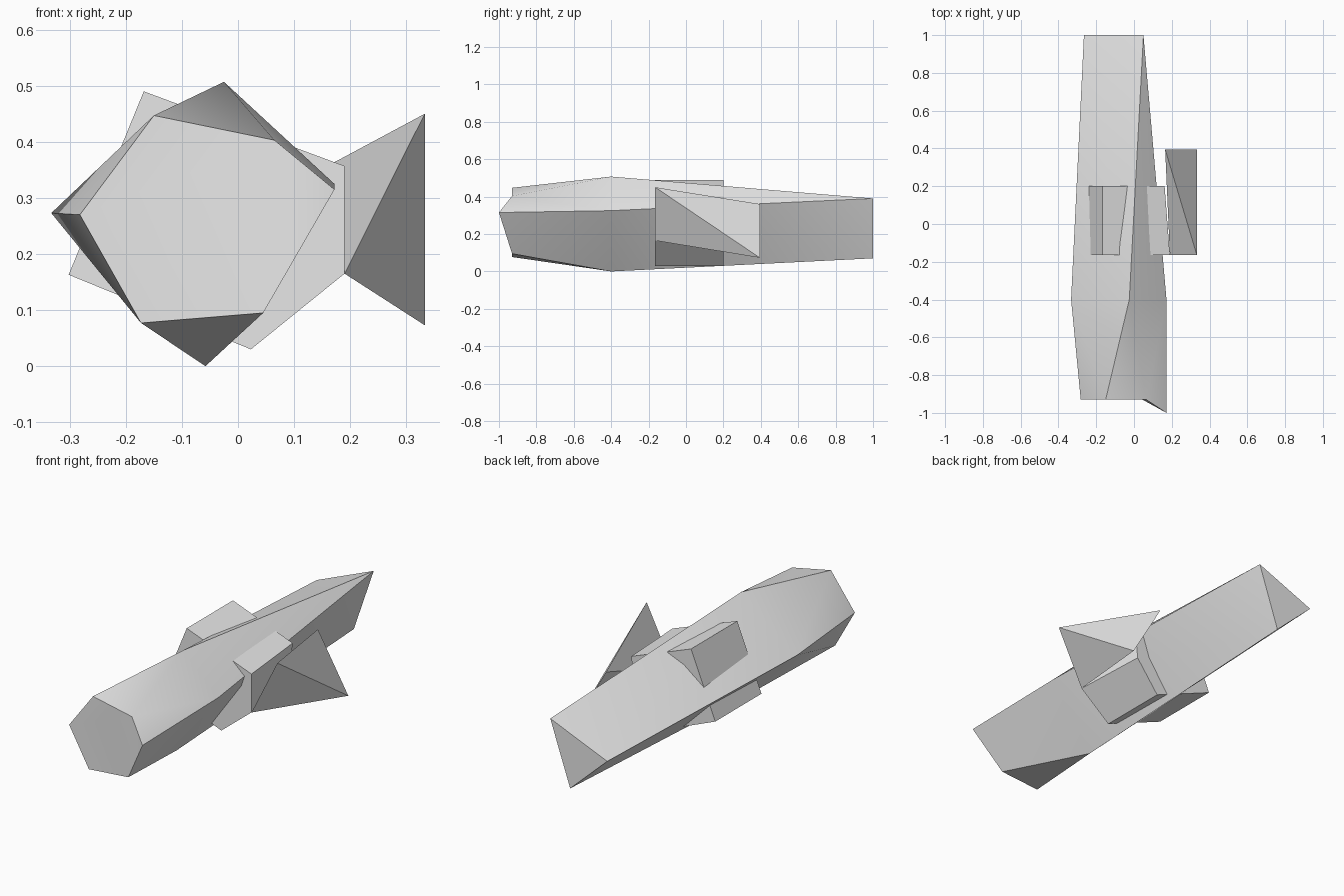
import bpy, bmesh, math

cube = bpy.data.objects.get("Cube")
if cube:
    bpy.data.objects.remove(cube, do_unlink=True)

# Single light grey for every part
grey = bpy.data.materials.new("light_grey")
grey.use_nodes = True
grey.diffuse_color = (0.8, 0.8, 0.8, 1)
grey.node_tree.nodes["Principled BSDF"].inputs["Base Color"].default_value = (0.8, 0.8, 0.8, 1)


def build(name, points, faces, smooth_angle=None):
    """Make a closed mesh from named points and faces given as point names."""
    bm = bmesh.new()
    verts = {key: bm.verts.new(co) for key, co in points.items()}
    for face in faces:
        bm.faces.new([verts[key] for key in face])
    bmesh.ops.recalc_face_normals(bm, faces=bm.faces[:])
    mesh = bpy.data.meshes.new(name)
    bm.to_mesh(mesh)
    bm.free()
    mesh.materials.append(grey)
    obj = bpy.data.objects.new(name, mesh)
    bpy.context.collection.objects.link(obj)
    if smooth_angle:
        bpy.ops.object.select_all(action='DESELECT')
        obj.select_set(True)
        bpy.context.view_layer.objects.active = obj
        bpy.ops.object.shade_smooth_by_angle(angle=math.radians(smooth_angle))
    return obj


def ring(names, y, profile):
    """Place an (x, z) profile at depth y."""
    return {n: (x, y, z) for n, (x, z) in zip(names, profile)}


# Body: six-sided nose, four-sided middle, three-sided tail
nose = ring("ABCDEF", -0.93, [(-0.15, 0.447), (0.065, 0.403), (0.172, 0.315),
                              (0.045, 0.095), (-0.173, 0.077), (-0.282, 0.27)])
nose["C"] = (0.172, -1.0, 0.315)  # corner pulled forward
middle = ring("mnop", -0.4, [(-0.025, 0.507), (-0.333, 0.273), (-0.058, 0.0), (0.172, 0.325)])
tail = ring("XYZ", 1.0, [(0.05, 0.39), (-0.265, 0.26), (-0.06, 0.07)])
build("body", {**nose, **middle, **tail}, [
    "ABDEF", "BCD", "XYZ",                                                     # caps
    "ABm", "Bpm", "BCp", "CDp", "Dop", "DEo", "Eno", "EFn", "FAn", "Amn",      # nose to middle
    "mXp", "pXZ", "pZo", "oZY", "oYn", "nYm", "mYX"], 50)                      # middle to tail

# Tilted block through the body, with its right corner cut off
front = ring("ABCDE", -0.165, [(-0.168, 0.49), (-0.302, 0.163), (0.023, 0.03),
                               (0.19, 0.165), (0.19, 0.357)])
back = ring("abcde", 0.2, [(-0.168, 0.49), (-0.302, 0.163), (0.023, 0.03),
                           (0.145, 0.19), (0.162, 0.365)])
sides = [p + q + q.lower() + p.lower() for p, q in zip("ABCDE", "BCDEA")]
build("cross_block", {**front, **back}, ["ABCDE", "abcde"] + sides)

# Four-pointed side fin
build("side_fin", {"A": (0.333, -0.165, 0.45), "B": (0.333, 0.395, 0.073),
                   "C": (0.165, 0.395, 0.36), "D": (0.19, -0.165, 0.165)},
      ["ABC", "ABD", "ACD", "BCD"])
